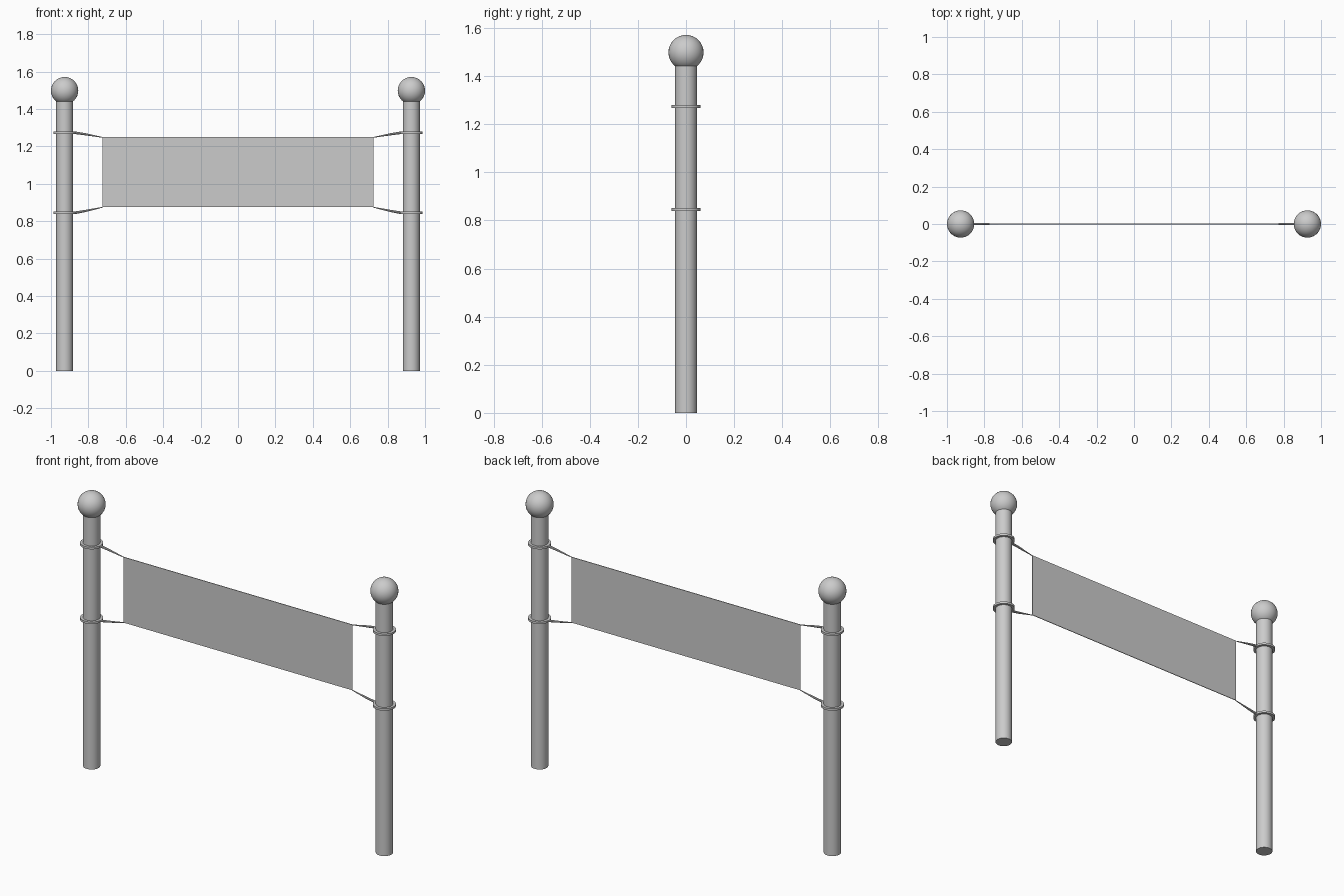
import bpy, math

if "Cube" in bpy.data.objects:
    bpy.data.objects.remove(bpy.data.objects["Cube"])

POST_X = 0.927


def finish(obj, name, smooth=True):
    obj.name = name
    bpy.ops.object.select_all(action='DESELECT')
    obj.select_set(True)
    bpy.context.view_layer.objects.active = obj
    if smooth:
        bpy.ops.object.shade_smooth_by_angle(angle=math.radians(40))
    return obj


def ring_mesh(name, x, z, inner, outer, height, n=32):
    # Flat collar swept from a small rectangular section
    sec = [(inner, -height / 2), (outer, -height / 2),
           (outer, height / 2), (inner, height / 2)]
    verts = [(x + r * math.cos(2 * math.pi * i / n), r * math.sin(2 * math.pi * i / n), z + h)
             for i in range(n) for r, h in sec]
    faces = [(4 * i + k, 4 * ((i + 1) % n) + k,
              4 * ((i + 1) % n) + (k + 1) % 4, 4 * i + (k + 1) % 4)
             for i in range(n) for k in range(4)]
    faces = [f[::-1] for f in faces]
    me = bpy.data.meshes.new(name)
    me.from_pydata(verts, [], faces)
    obj = bpy.data.objects.new(name, me)
    bpy.context.collection.objects.link(obj)
    return finish(obj, name)


def tie_rope(name, points):
    # Tapered rope: (x, z, radius) along the path
    cu = bpy.data.curves.new(name, 'CURVE')
    cu.dimensions = '3D'
    cu.bevel_depth = 1.0
    cu.bevel_resolution = 2
    cu.use_fill_caps = True
    sp = cu.splines.new('POLY')
    sp.points.add(len(points) - 1)
    for p, (x, z, r) in zip(sp.points, points):
        p.co = (x, 0, z, 1)
        p.radius = r
    obj = bpy.data.objects.new(name, cu)
    bpy.context.collection.objects.link(obj)
    finish(obj, name, False)
    bpy.ops.object.convert(target='MESH')
    return finish(bpy.context.object, name)


for side, s in (("left", -1), ("right", 1)):
    # Post and ball finial
    bpy.ops.mesh.primitive_cylinder_add(vertices=32, radius=0.045, depth=1.46,
                                        location=(s * POST_X, 0, 0.73))
    finish(bpy.context.object, side + "_post")
    bpy.ops.mesh.primitive_uv_sphere_add(segments=32, ring_count=16, radius=0.073,
                                         location=(s * POST_X, 0, 1.498))
    finish(bpy.context.object, side + "_ball_finial")

    # Collars and ties to the banner corners
    for level, z, corner in (("upper", 1.273, 1.248), ("lower", 0.845, 0.875)):
        ring_mesh(f"{side}_{level}_collar", s * POST_X, z, 0.044, 0.06, 0.012)
        tie_rope(f"{side}_{level}_tie", [
            (s * 0.872, z, 0.007),
            (s * 0.82, z + (corner - z) * 0.3, 0.006),
            (s * 0.722, corner, 0.002)])

# Banner panel
bpy.ops.mesh.primitive_cube_add(size=1, location=(0, 0, 1.0625))
banner = bpy.context.object
banner.scale = (1.45, 0.004, 0.375)
finish(banner, "banner", False)
bpy.ops.object.transform_apply(location=False, rotation=False, scale=True)
